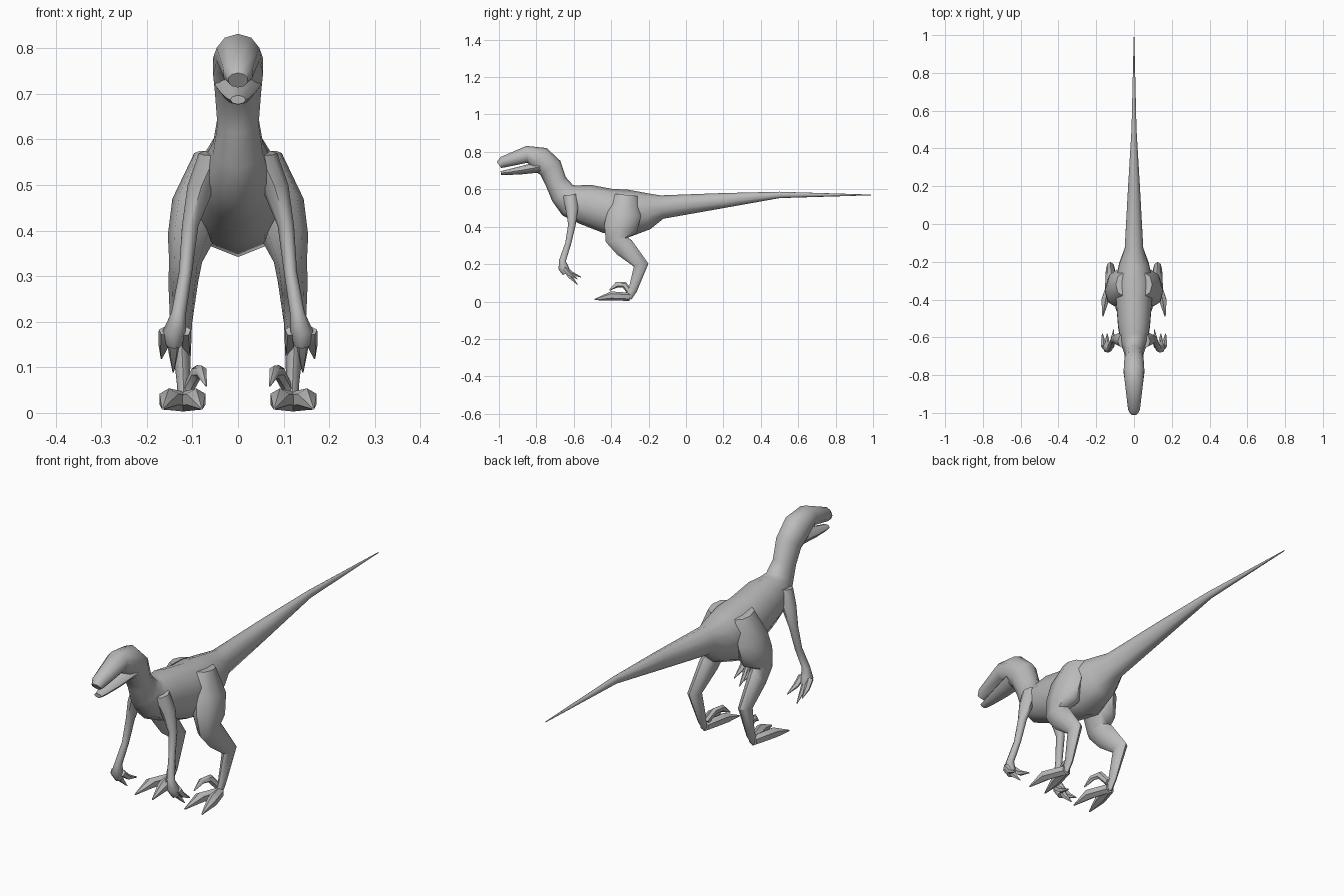
import bpy, bmesh, math
from mathutils import Vector

old = bpy.data.objects.get("Cube")
if old:
    bpy.data.objects.remove(old, do_unlink=True)

skin = bpy.data.materials.new("grey_skin")
skin.use_nodes = True
grey = (0.5, 0.5, 0.5, 1)
skin.diffuse_color = grey
skin.node_tree.nodes["Principled BSDF"].inputs["Base Color"].default_value = grey


def rim(path, index, aspect, sides):
    """Ellipse across the path at one point, kept level from side to side."""
    x, y, z, radius = path[index]
    before = path[max(index - 1, 0)]
    after = path[min(index + 1, len(path) - 1)]
    along = Vector((0, after[1] - before[1], after[2] - before[2])).normalized()
    up = Vector((0, -along.z, along.y)) * radius
    across = Vector((radius * aspect, 0, 0))
    angles = [math.tau * side / sides for side in range(sides)]
    return [Vector((x, y, z)) + up * math.cos(a) + across * math.sin(a) for a in angles]


def loft(name, path, aspect=1.0, sides=8, mirror=True):
    """Tapered skin along (x, y, z, radius) points; aspect may depend on y."""
    bm = bmesh.new()
    loops = []
    for index, point in enumerate(path):
        ratio = aspect(point[1]) if callable(aspect) else aspect
        loops.append([bm.verts.new(co) for co in rim(path, index, ratio, sides)])
    for first, second in zip(loops, loops[1:]):
        for side in range(sides):
            bm.faces.new((first[side - 1], first[side], second[side], second[side - 1]))
    bm.faces.new(loops[0])
    bm.faces.new(loops[-1])
    bmesh.ops.recalc_face_normals(bm, faces=bm.faces)
    mesh = bpy.data.meshes.new(name)
    bm.to_mesh(mesh)
    bm.free()
    mesh.materials.append(skin)
    part = bpy.data.objects.new(name, mesh)
    bpy.context.collection.objects.link(part)
    if mirror:
        part.modifiers.new("Mirror", "MIRROR").use_mirror_merge = False
    bpy.ops.object.select_all(action="DESELECT")
    part.select_set(True)
    bpy.context.view_layer.objects.active = part
    bpy.ops.object.shade_smooth_by_angle(angle=math.radians(50))


def central(name, profile, aspect, sides):
    """Loft on the middle plane from (y, z, radius) points."""
    path = [(0, y, z, radius) for y, z, radius in profile]
    loft(name, path, aspect, sides, mirror=False)


def skull_or_trunk(y):
    """The skull is broader than tall, the neck, trunk and tail are narrower."""
    return 1.1 if y < -0.8 else 0.82


# Skull, neck, trunk and tail in one skin
central("body", [
    (-1, .73, .02), (-.98, .745, .03), (-.85, .787, .045), (-.78, .76, .07),
    (-.725, .715, .065), (-.695, .64, .058), (-.66, .58, .07), (-.62, .54, .09),
    (-.54, .52, .108), (-.42, .485, .12), (-.31, .47, .128), (-.21, .485, .1),
    (-.13, .505, .063), (.2, .54, .04), (.5, .57, .017), (.99, .57, .002),
], skull_or_trunk, sides=10)

# Lower jaw, slightly open
central("lower_jaw", [
    (-.99, .687, .01), (-.96, .69, .014), (-.88, .702, .022), (-.78, .72, .03),
], aspect=1.7, sides=8)

# Thigh, shin and foot stem
loft("leg", [
    (.06, -.32, .57, .06), (.09, -.33, .47, .09), (.1, -.35, .39, .09),
    (.115, -.37, .33, .06), (.12, -.33, .29, .055), (.125, -.24, .195, .04),
    (.12, -.285, .06, .023), (.12, -.31, .02, .02),
], aspect=0.6)

# Two walking toes spreading from the foot
for name, tip in (("outer_toe", .165), ("inner_toe", .08)):
    root = .12
    middle = root + (tip - root) * 0.7
    loft(name, [(root, -.3, .025, .022), (middle, -.4, .03, .024),
                (tip, -.49, .01, .003)], sides=6)

# Hooked claw raised on the inner side of the foot
loft("hooked_claw", [
    (.11, -.3, .05, .016), (.09, -.33, .09, .017), (.08, -.37, .09, .015),
    (.07, -.41, .06, .003),
], aspect=0.8, sides=6)

# Arm from shoulder to knuckles
loft("arm", [
    (.05, -.62, .57, .04), (.08, -.61, .5, .034), (.105, -.61, .41, .02),
    (.115, -.63, .31, .016), (.13, -.66, .22, .018), (.14, -.655, .18, .028),
    (.14, -.64, .15, .02),
], aspect=0.9)

# Three clawed fingers fanning from the palm
palm = Vector((.14, -.65, .18))
fingers = {
    "outer_finger": (.168, -.58, .12),
    "middle_finger": (.142, -.58, .09),
    "inner_finger": (.108, -.56, .13),
}
for name, tip in fingers.items():
    tip = Vector(tip)
    root = palm.copy()
    root.x += (tip.x - palm.x) * 0.7
    knuckle = root.lerp(tip, 0.4)
    knuckle.z -= .01
    loft(name, [(*root, .015), (*knuckle, .012), (*tip, .002)], sides=5)
